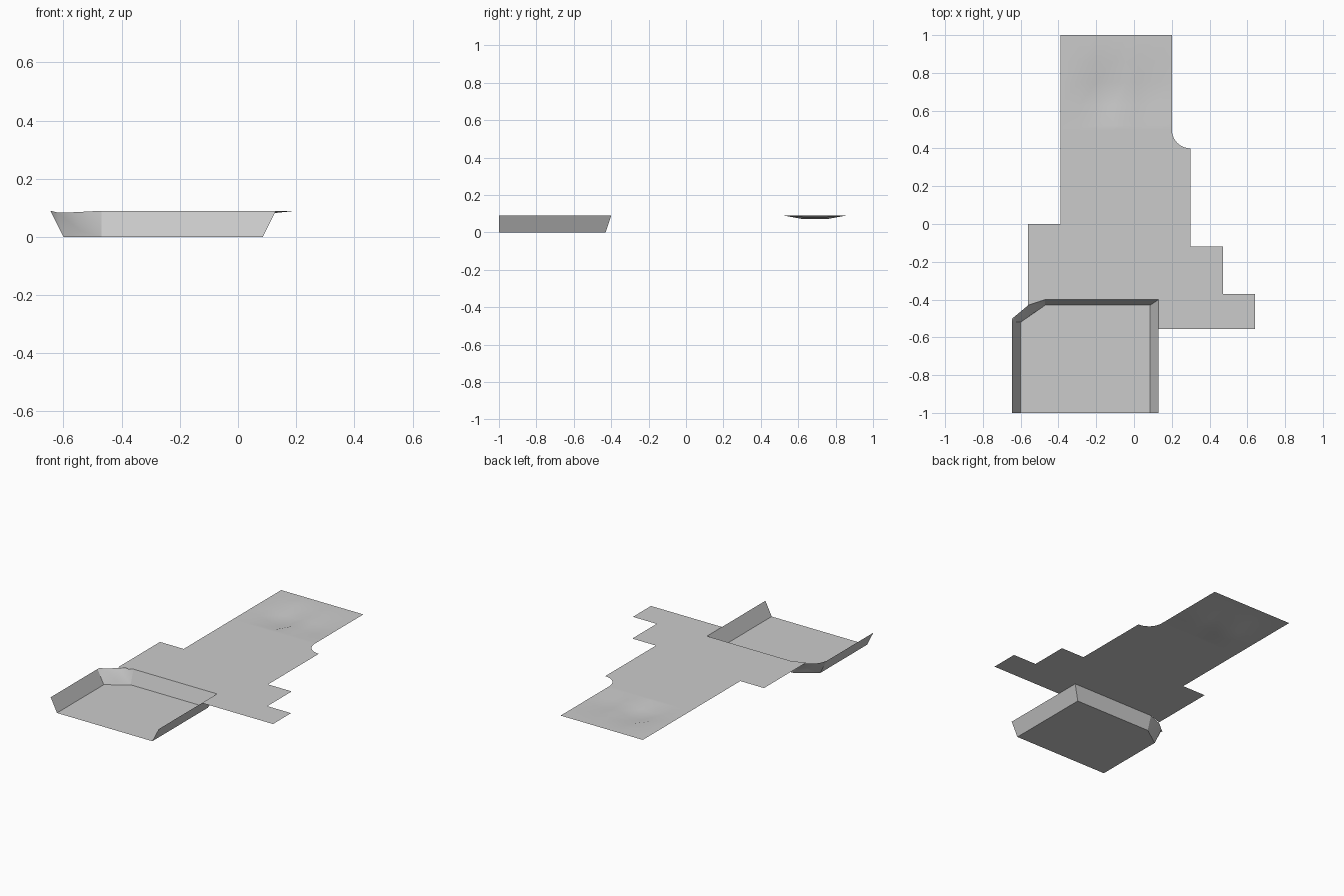
import bpy
import bmesh
from math import cos, sin, pi, radians

cube = bpy.data.objects.get("Cube")
if cube:
    bpy.data.objects.remove(cube, do_unlink=True)

TOP = 0.09  # height of the upper floor

grey = bpy.data.materials.new("plain grey")
grey.use_nodes = True
grey.diffuse_color = (0.6, 0.6, 0.6, 1)
grey.node_tree.nodes["Principled BSDF"].inputs["Base Color"].default_value = (0.6, 0.6, 0.6, 1)


def sheet(name, faces, smooth=0):
    """Make an open surface from lists of corner points."""
    bm = bmesh.new()
    for corners in faces:
        bm.faces.new([bm.verts.new(c) for c in corners])
    bmesh.ops.remove_doubles(bm, verts=bm.verts, dist=0.0005)
    mesh = bpy.data.meshes.new(name)
    bm.to_mesh(mesh)
    bm.free()
    mesh.materials.append(grey)
    obj = bpy.data.objects.new(name, mesh)
    bpy.context.collection.objects.link(obj)
    if smooth:
        bpy.ops.object.select_all(action="DESELECT")
        obj.select_set(True)
        bpy.context.view_layer.objects.active = obj
        bpy.ops.object.shade_smooth_by_angle(angle=radians(smooth))
    return obj


# Upper floor: stepped outline with a rounded notch
notch = [(0.3 - 0.1 * cos(a), 0.5 - 0.1 * sin(a))
         for a in (pi / 2 * i / 10 for i in range(11))]
outline = [(-0.47, -0.4), (0.13, -0.4), (0.13, -0.555), (0.64, -0.555),
           (0.64, -0.37), (0.47, -0.37), (0.47, -0.12), (0.3, -0.12)]
outline += notch[::-1]
outline += [(-0.39, 0.5), (-0.39, 0), (-0.56, 0), (-0.56, -0.43)]
sheet("upper_floor", [[(x, y, TOP) for x, y in outline]])

# Rear floor: a grid with two shallow hollows
xs = [-0.39, -0.29, -0.2, -0.11, -0.045, 0.02, 0.105, 0.2]
ys = [0.5, 0.52, 0.63, 0.75, 0.86, 1]


def height(i, j):
    if j in (2, 3) and i in (2, 3):
        return TOP - 0.02
    if j in (2, 3) and i in (5, 6):
        return TOP - 0.01
    return TOP


def grid_point(i, j):
    return (xs[i], ys[j], height(i, j))


sheet("rear_floor",
      [[grid_point(i, j), grid_point(i + 1, j), grid_point(i + 1, j + 1), grid_point(i, j + 1)]
       for i in range(len(xs) - 1) for j in range(len(ys) - 1)], smooth=30)

# Lower floor
left, right, front, back = -0.6, 0.085, -1, -0.43
left_end = (left, -0.52, 0)
back_end = (-0.47, back, 0)
sheet("lower_floor", [[(left, front, 0), (right, front, 0), (right, back, 0),
                       back_end, left_end]])

# Sloped walls
sheet("left_wall", [[(left, front, 0), left_end, (-0.645, -0.52, TOP), (-0.645, front, TOP)]])
sheet("right_wall", [[(right, back, 0), (right, front, 0), (0.13, front, TOP), (0.13, back, TOP)]])
sheet("back_wall", [
    [back_end, (right, back, 0), (0.13, -0.4, TOP), (-0.47, -0.4, TOP)],
    [(right, back, 0), (0.13, back, TOP), (0.13, -0.4, TOP)]])

# Rough corner ramp between the left and back walls
brow = (-0.56, -0.43, TOP - 0.005)
shoulder = (-0.62, -0.48, TOP - 0.006)
toe = (-0.54, -0.475, 0.02)
sheet("corner_ramp", [
    [left_end, back_end, toe],
    [left_end, toe, shoulder],
    [left_end, shoulder, (-0.645, -0.52, TOP)],
    [(-0.645, -0.52, TOP), shoulder, (-0.645, -0.5, TOP)],
    [toe, brow, shoulder],
    [toe, back_end, brow],
    [back_end, (-0.47, -0.4, TOP), brow]], smooth=80)
